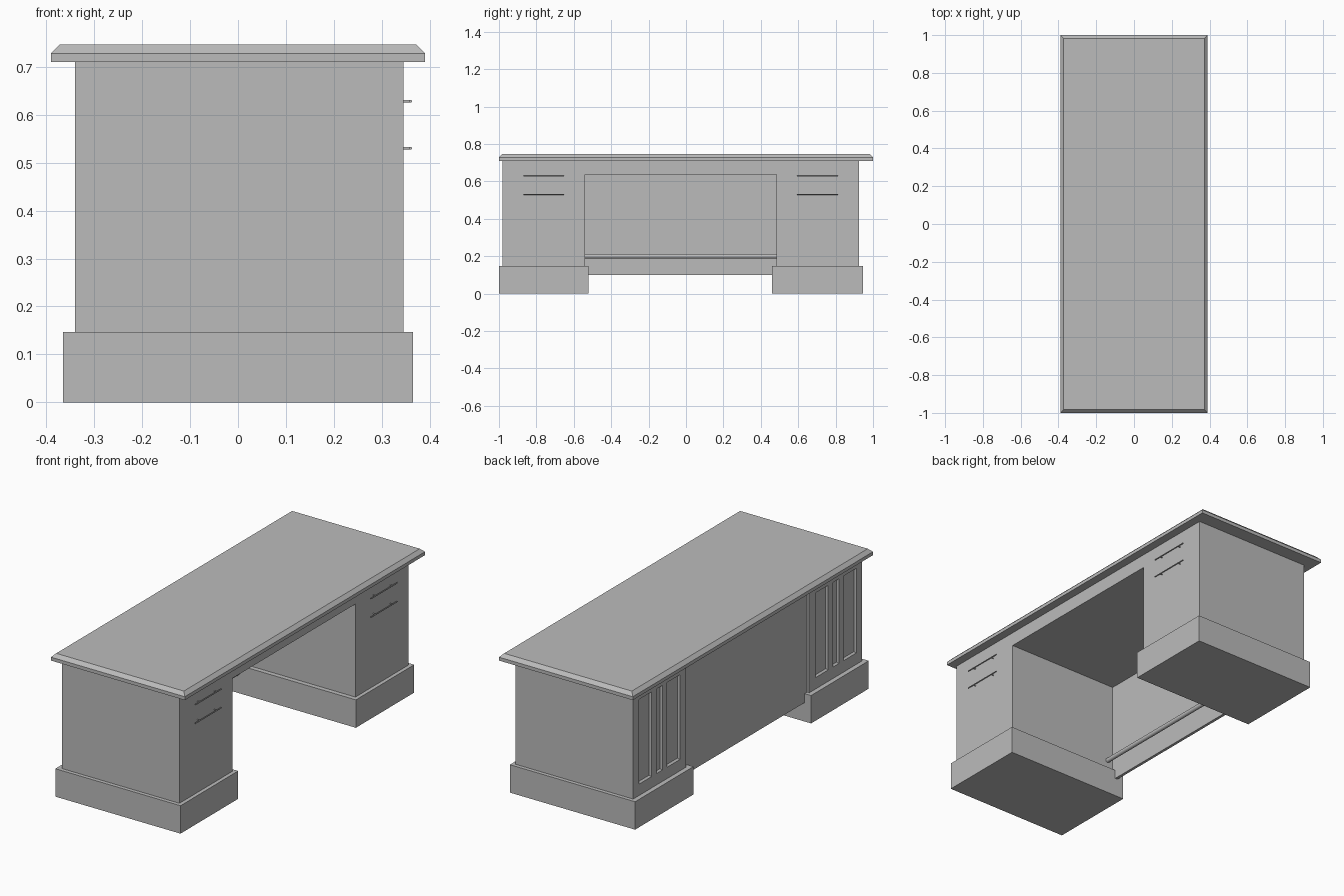
import bpy, bmesh
from mathutils import Matrix, Vector

cube = bpy.data.objects.get("Cube")
if cube:
    bpy.data.objects.remove(cube)

grey = bpy.data.materials.new("plain_grey")
grey.use_nodes = True
colour = (0.5, 0.5, 0.5, 1)
grey.diffuse_color = colour
grey.node_tree.nodes["Principled BSDF"].inputs["Base Color"].default_value = colour


def finish(name, bm):
    bmesh.ops.recalc_face_normals(bm, faces=bm.faces[:])
    mesh = bpy.data.meshes.new(name)
    bm.to_mesh(mesh)
    bm.free()
    mesh.materials.append(grey)
    obj = bpy.data.objects.new(name, mesh)
    bpy.context.collection.objects.link(obj)
    return obj


def add_box(bm, x, y, z):
    size = Vector((x[1] - x[0], y[1] - y[0], z[1] - z[0]))
    mid = Vector((sum(x), sum(y), sum(z))) / 2
    matrix = Matrix.Translation(mid) @ Matrix.Diagonal((*size, 1))
    return bmesh.ops.create_cube(bm, size=1, matrix=matrix)["verts"]


def box(name, x, y, z):
    bm = bmesh.new()
    add_box(bm, x, y, z)
    return finish(name, bm)


def add_rod(bm, centre, axis, radius, length, sides=12):
    turn = Vector((0, 0, 1)).rotation_difference(Vector(axis)).to_matrix().to_4x4()
    bmesh.ops.create_cone(bm, cap_ends=True, segments=sides, radius1=radius,
                          radius2=radius, depth=length,
                          matrix=Matrix.Translation(centre) @ turn)


def smooth(obj):
    bpy.ops.object.select_all(action="DESELECT")
    obj.select_set(True)
    bpy.context.view_layer.objects.active = obj
    bpy.ops.object.shade_smooth_by_angle()


BACK, FACE = -0.34, 0.345
PLINTH, BODY_TOP = 0.147, 0.71
KNEE = (-0.54, 0.485)

# Desktop with a chamfered upper rim
bm = bmesh.new()
add_box(bm, (-0.39, 0.39), (-1, 1), (BODY_TOP, 0.746))
rim = [e for e in bm.edges if all(v.co.z > 0.74 for v in e.verts)]
bmesh.ops.bevel(bm, geom=rim, offset=0.018, segments=1, affect="EDGES")
finish("desktop", bm)

# Plinths under both pedestals
box("right_plinth", (-0.365, 0.365), (-1, -0.52), (0, PLINTH))
box("left_plinth", (-0.365, 0.365), (0.46, 0.945), (0, PLINTH))

# Carcass: two pedestals joined by a deep rail over the knee space
bm = bmesh.new()
profile = [(-0.98, PLINTH), (KNEE[0], PLINTH), (KNEE[0], 0.637), (KNEE[1], 0.637),
           (KNEE[1], PLINTH), (0.925, PLINTH), (0.925, BODY_TOP), (-0.98, BODY_TOP)]
outline = bm.faces.new([bm.verts.new((BACK, y, z)) for y, z in profile])
side = bmesh.ops.extrude_face_region(bm, geom=[outline])["geom"]
bmesh.ops.translate(bm, vec=(FACE - BACK, 0, 0),
                    verts=[v for v in side if isinstance(v, bmesh.types.BMVert)])
carcass = finish("pedestals_and_rail", bm)

# Cutters: rail setback and sunken panels with sloping edges
bm = bmesh.new()
add_box(bm, (BACK - 0.05, -0.316), KNEE, (0.5, BODY_TOP + 0.02))
for outer, way in ((0.925, -1), (-0.98, 1)):
    for start, end in ((0.04, 0.16), (0.185, 0.25), (0.275, 0.395)):
        ys = sorted((outer + way * start, outer + way * end))
        verts = add_box(bm, (BACK - 0.01, BACK + 0.01), ys, (0.2, 0.66))
        centre = Vector((0, sum(ys) / 2, 0.43))
        for v in verts:
            if v.co.x > BACK:
                for axis in (1, 2):
                    v.co[axis] -= 0.014 if v.co[axis] > centre[axis] else -0.014
cutter = finish("panel_cutter", bm)
cutter.hide_render = True
cutter.display_type = "WIRE"
cutter.hide_set(True)
cut = carcass.modifiers.new("sunken_panels", "BOOLEAN")
cut.operation = "DIFFERENCE"
cut.solver = "EXACT"
cut.object = cutter

# Modesty panel and foot rail across the knee space
box("modesty_panel", (-0.328, -0.313), KNEE, (0.1, BODY_TOP))
bm = bmesh.new()
add_rod(bm, ((-0.28), sum(KNEE) / 2, 0.2), (0, 1, 0), 0.012, KNEE[1] - KNEE[0], 24)
smooth(finish("foot_rail", bm))

# Drawer pulls: thin bar on two posts
for label, y in (("right", -0.76), ("left", 0.703)):
    for row, z in (("upper", 0.628), ("lower", 0.53)):
        bm = bmesh.new()
        add_rod(bm, (0.36, y, z), (0, 1, 0), 0.003, 0.218)
        for offset in (-0.07, 0.07):
            add_rod(bm, (0.352, y + offset, z), (1, 0, 0), 0.0025, 0.018)
        smooth(finish(f"{label}_{row}_drawer_pull", bm))
